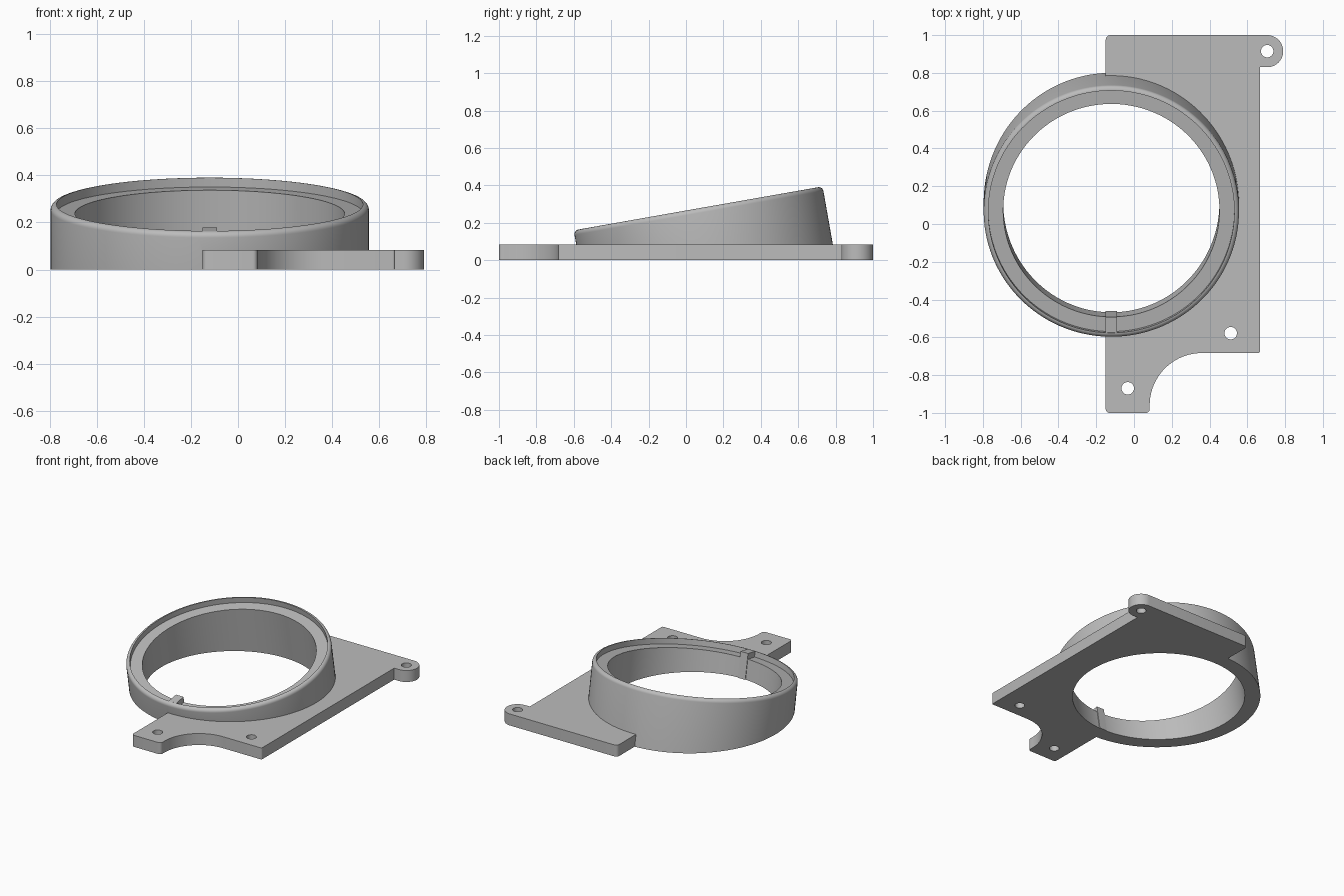
import bpy
import bmesh
from math import sin, cos, radians, pi
from mathutils import Matrix, Vector

if "Cube" in bpy.data.objects:
    bpy.data.objects.remove(bpy.data.objects["Cube"], do_unlink=True)

SEGMENTS = 128
OUTER, RIM, BORE = 0.676, 0.651, 0.5725   # ring radii
RECESS = 0.04                             # depth of the ledge below the rim
PLATE_TOP = 0.083
TILT = Matrix.Translation((-0.12, 0.065, 0.277)) @ Matrix.Rotation(radians(10), 4, "X")
AXIS = TILT.to_3x3() @ Vector((0, 0, 1))

grey = bpy.data.materials.new("grey plastic")
grey.use_nodes = True
grey.diffuse_color = (0.5, 0.5, 0.5, 1)
grey.node_tree.nodes["Principled BSDF"].inputs["Base Color"].default_value = (0.5, 0.5, 0.5, 1)


def make_object(name, bm):
    bmesh.ops.recalc_face_normals(bm, faces=bm.faces)
    mesh = bpy.data.meshes.new(name)
    bm.to_mesh(mesh)
    bm.free()
    mesh.materials.append(grey)
    obj = bpy.data.objects.new(name, mesh)
    bpy.context.collection.objects.link(obj)
    return obj


def combine(target, tool, operation):
    """Apply a boolean to the target and remove the tool."""
    mod = target.modifiers.new(operation.title(), "BOOLEAN")
    mod.operation, mod.solver, mod.object = operation, "EXACT", tool
    bpy.ops.object.select_all(action="DESELECT")
    bpy.context.view_layer.objects.active = target
    target.select_set(True)
    bpy.ops.object.modifier_apply(modifier=mod.name)
    bpy.data.objects.remove(tool, do_unlink=True)


def tilted(x, y, z):
    """Point in the tilted frame; z = None slides it along the axis to the ground."""
    p = TILT @ Vector((x, y, z or 0))
    return p - AXIS * (p.z / AXIS.z) if z is None else p


def arc(cx, cy, r, start, end, steps):
    angles = [radians(start + (end - start) * i / steps) for i in range(steps + 1)]
    return [(cx + r * cos(a), cy + r * sin(a)) for a in angles]


def prism(name, outline, bottom, top):
    bm = bmesh.new()
    face = bm.faces.new([bm.verts.new((x, y, bottom)) for x, y in outline])
    new = bmesh.ops.extrude_face_region(bm, geom=[face])["geom"]
    bmesh.ops.translate(bm, vec=(0, 0, top - bottom),
                        verts=[v for v in new if isinstance(v, bmesh.types.BMVert)])
    return make_object(name, bm)


def tilted_cylinder(name, r, low, high):
    bm = bmesh.new()
    bmesh.ops.create_cone(bm, cap_ends=True, segments=SEGMENTS, radius1=r, radius2=r,
                          depth=high - low,
                          matrix=TILT @ Matrix.Translation((0, 0, (low + high) / 2)))
    return make_object(name, bm)


# Tilted ring: rounded outer rim, recessed ledge, bore, foot trimmed to the ground
fillet = OUTER - RIM
profile = [(OUTER, None)] + arc(RIM, -fillet, fillet, 0, 90, 7)
profile += [(RIM, -RECESS), (BORE, -RECESS), (BORE, None)]
bm = bmesh.new()
loops = []
for r, z in profile:
    turns = [2 * pi * (i + 0.5) / SEGMENTS for i in range(SEGMENTS)]
    loops.append([bm.verts.new(tilted(r * cos(a), r * sin(a), z)) for a in turns])
for k, loop in enumerate(loops):
    after = loops[(k + 1) % len(loops)]
    for i in range(SEGMENTS):
        j = (i + 1) % SEGMENTS
        bm.faces.new((loop[i], loop[j], after[j], after[i]))
bracket = make_object("angled_ring_bracket", bm)

# Mounting plate with ear and scooped front corner
outline = arc(-0.13, -0.98, 0.02, 180, 270, 5)
outline += arc(0.063, -0.98, 0.02, 270, 360, 5)
outline += arc(0.36, -0.96, 0.277, 180, 90, 24)
outline += arc(0.657, -0.673, 0.01, 270, 360, 4)
outline += [(0.667, 0.83)]
outline += arc(0.705, 0.915, 0.085, 270, 450, 24)
outline += arc(-0.125, 0.975, 0.025, 90, 180, 5)
plate = prism("plate", outline, 0, PLATE_TOP)

# Screw holes and ring opening in the plate
for x, y in [(0.705, 0.915), (0.512, -0.578), (-0.033, -0.87)]:
    combine(plate, prism("hole_cutter", arc(x, y, 0.033, 0, 345, 23), -0.1, 0.2), "DIFFERENCE")
combine(plate, tilted_cylinder("opening_cutter", (BORE + OUTER) / 2, -0.8, 0.4), "DIFFERENCE")
combine(bracket, plate, "UNION")

# Locating key on the front of the bore, level with the rim
bm = bmesh.new()
corners = [(-0.03, -0.65), (0.03, -0.65), (0.03, -0.567), (-0.03, -0.567)]
low = [bm.verts.new(tilted(x, y, None)) for x, y in corners]
high = [bm.verts.new(tilted(x, y, 0)) for x, y in corners]
bm.faces.new(low)
bm.faces.new(high)
for i in range(4):
    j = (i + 1) % 4
    bm.faces.new((low[i], low[j], high[j], high[i]))
combine(bracket, make_object("key", bm), "UNION")

# Smooth curves, crisp edges
bpy.ops.object.select_all(action="DESELECT")
bpy.context.view_layer.objects.active = bracket
bracket.select_set(True)
bpy.ops.object.shade_smooth_by_angle(angle=radians(30))
